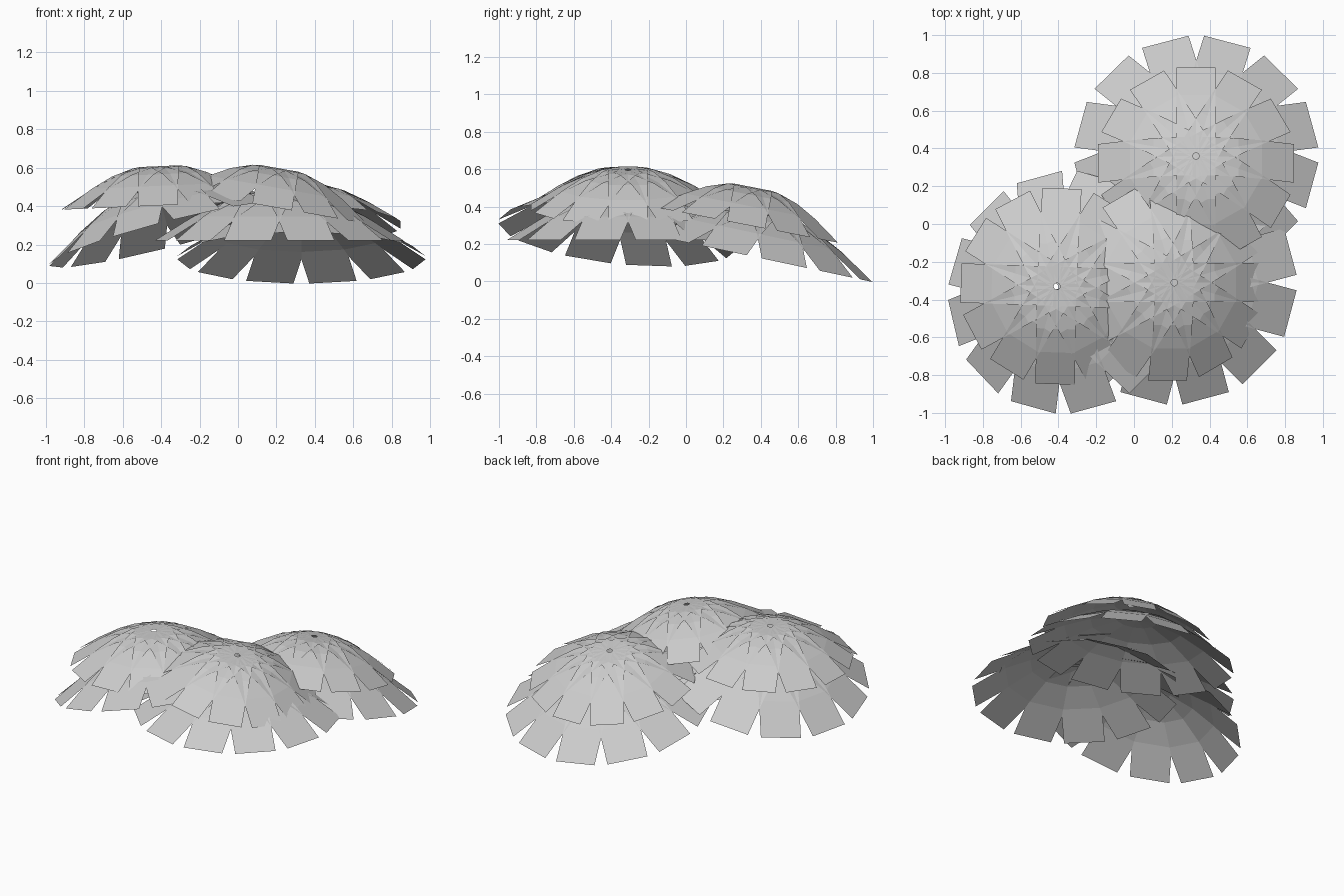
import bpy, bmesh, math
from mathutils import Matrix, Vector

if "Cube" in bpy.data.objects:
    bpy.data.objects.remove(bpy.data.objects["Cube"])

# Bent strip profile: (distance from centre, height), and its half width
PROFILE = [(0.017, 0), (0.1, -0.006), (0.225, -0.042), (0.35, -0.102), (0.518, -0.204)]
HALF_WIDTH = 0.104
LEAVES = 12


def leaf_dome(name, apex, tilt_x, tilt_y, scale=1.0, spin=0.0):
    """A ring of identical bent strips, tilted about the dome's top."""
    bm = bmesh.new()
    for i in range(LEAVES):
        turn = Matrix.Rotation(2 * math.pi * i / LEAVES + math.radians(spin), 4, 'Z')
        rows = [[bm.verts.new(turn @ Vector((r, s * HALF_WIDTH, z))) for s in (-1, 1)]
                for r, z in PROFILE]
        for a, b in zip(rows, rows[1:]):
            bm.faces.new((a[0], b[0], b[1], a[1]))
    bm.transform(Matrix.Translation(apex)
                 @ Matrix.Rotation(math.radians(tilt_y), 4, 'Y')
                 @ Matrix.Rotation(math.radians(tilt_x), 4, 'X')
                 @ Matrix.Scale(scale, 4))
    mesh = bpy.data.meshes.new(name)
    bm.to_mesh(mesh)
    bm.free()
    obj = bpy.data.objects.new(name, mesh)
    bpy.context.collection.objects.link(obj)


# Upper leaf layers
leaf_dome("left_upper_leaves", (-0.408, -0.33, 0.608), 0, -2.5, spin=-2)
leaf_dome("right_upper_leaves", (0.213, -0.31, 0.597), 0, 10)
leaf_dome("back_upper_leaves", (0.328, 0.36, 0.503), -11, 0)

# Lower, larger leaf layers, turned by half a leaf
leaf_dome("left_lower_leaves", (-0.42, -0.335, 0.495), -6, -14.5, 1.225, 15)
leaf_dome("right_lower_leaves", (0.215, -0.31, 0.472), 0, 0, 1.225, 15)
leaf_dome("back_lower_leaves", (0.33, 0.417, 0.376), -12, 0, 1.225, 15)
